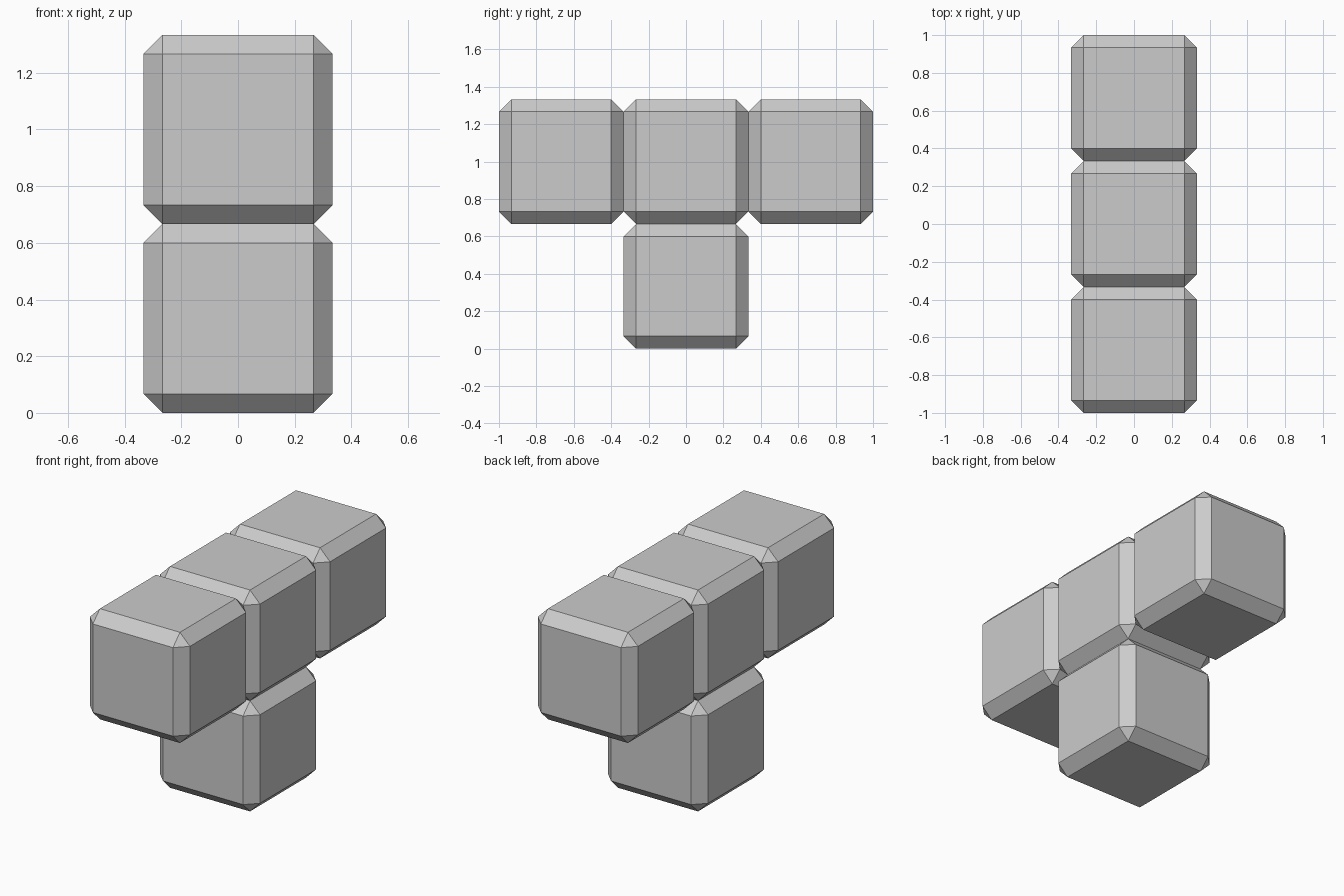
import bpy
import bmesh

if "Cube" in bpy.data.objects:
    bpy.data.objects.remove(bpy.data.objects["Cube"])

SIDE = 2 / 3       # three blocks span the 2 unit length
CHAMFER = SIDE / 10


def add_block(name, location):
    """One cube with a flat chamfer on every edge."""
    bm = bmesh.new()
    bmesh.ops.create_cube(bm, size=SIDE)
    bmesh.ops.bevel(bm, geom=bm.edges[:], offset=CHAMFER,
                    offset_type='OFFSET', segments=1, affect='EDGES')
    mesh = bpy.data.meshes.new(name)
    bm.to_mesh(mesh)
    bm.free()
    block = bpy.data.objects.new(name, mesh)
    block.location = location
    bpy.context.collection.objects.link(block)


# Upper row of three blocks along y
for name, step in (("front_block", -1), ("middle_block", 0), ("back_block", 1)):
    add_block(name, (0, step * SIDE, 1.5 * SIDE))

# Stem block under the middle of the row
add_block("stem_block", (0, 0, 0.5 * SIDE))
